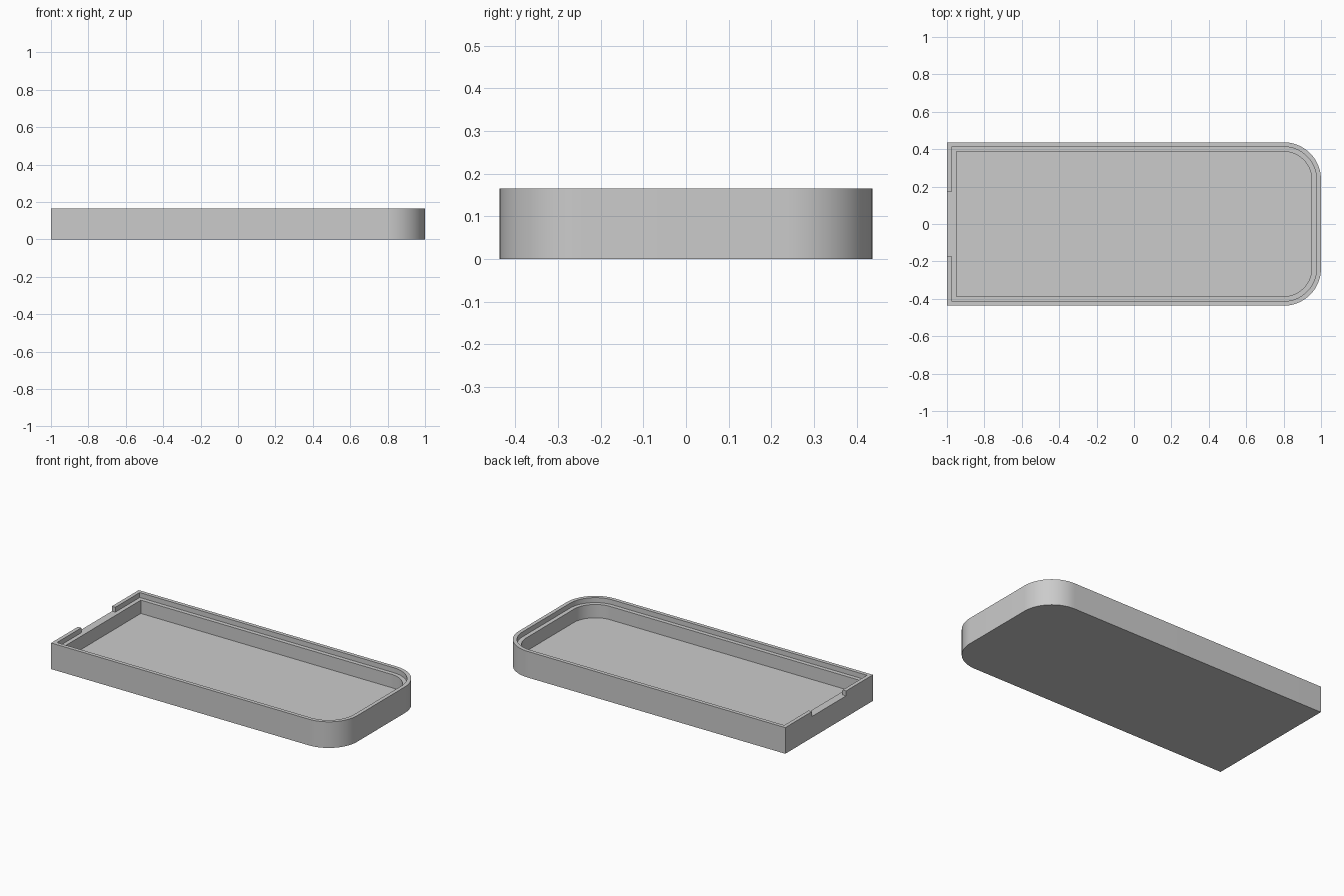
import bpy
import bmesh
from math import cos, sin, pi

cube = bpy.data.objects.get("Cube")
if cube:
    bpy.data.objects.remove(cube, do_unlink=True)

HALF_X, HALF_Y, HEIGHT = 1.0, 0.437, 0.165
RADIUS = 0.2          # rounded corners on the +x end
RIM, WALL = 0.024, 0.05
LEDGE_Z, FLOOR_Z = 0.134, 0.05
NOTCH = 0.17          # half width of the opening in the rim
STEPS = 20

bm = bmesh.new()


def outline(inset, z):
    """Counter-clockwise loop; its first edge spans the notch."""
    x, y, r = HALF_X - inset, HALF_Y - inset, RADIUS - inset
    pts = [(-x, NOTCH), (-x, -NOTCH), (-x, -y)]
    for side, start in ((-1, -pi / 2), (1, 0)):
        for i in range(STEPS + 1):
            a = start + i * pi / 2 / STEPS
            pts.append((x - r + r * cos(a), side * (y - r) + r * sin(a)))
    pts.append((-x, y))
    return [bm.verts.new((px, py, z)) for px, py in pts]


def bridge(low, high, skip_notch=False):
    n = len(low)
    for i in range(1 if skip_notch else 0, n):
        j = (i + 1) % n
        bm.faces.new((low[i], low[j], high[j], high[i]))


# Cross-section loops, from the underside over the rim to the pocket floor
bottom = outline(0, 0)
shoulder = outline(0, LEDGE_Z)
rim_outer = outline(0, HEIGHT)
rim_inner = outline(RIM, HEIGHT)
ledge = outline(RIM, LEDGE_Z)
pocket_top = outline(WALL, LEDGE_Z)
pocket_floor = outline(WALL, FLOOR_Z)

bridge(bottom, shoulder)
bridge(shoulder, rim_outer, True)
bridge(rim_outer, rim_inner, True)
bridge(rim_inner, ledge, True)
bridge(ledge, pocket_top)
bridge(pocket_top, pocket_floor)
bm.faces.new(bottom[::-1])
bm.faces.new(pocket_floor)

# Notch: level sill and the two cut ends of the rim
bm.faces.new((shoulder[0], shoulder[1], ledge[1], ledge[0]))
for i in (0, 1):
    bm.faces.new((shoulder[i], rim_outer[i], rim_inner[i], ledge[i]))
bmesh.ops.recalc_face_normals(bm, faces=bm.faces[:])

mesh = bpy.data.meshes.new("tray")
bm.to_mesh(mesh)
bm.free()
tray = bpy.data.objects.new("tray", mesh)
bpy.context.collection.objects.link(tray)

# Plain grey material
grey = bpy.data.materials.new("plain grey")
grey.use_nodes = True
color = (0.6, 0.6, 0.6, 1)
grey.diffuse_color = color
grey.node_tree.nodes["Principled BSDF"].inputs["Base Color"].default_value = color
mesh.materials.append(grey)

# Smooth corners, crisp edges
bpy.ops.object.select_all(action='DESELECT')
tray.select_set(True)
bpy.context.view_layer.objects.active = tray
bpy.ops.object.shade_smooth_by_angle()
